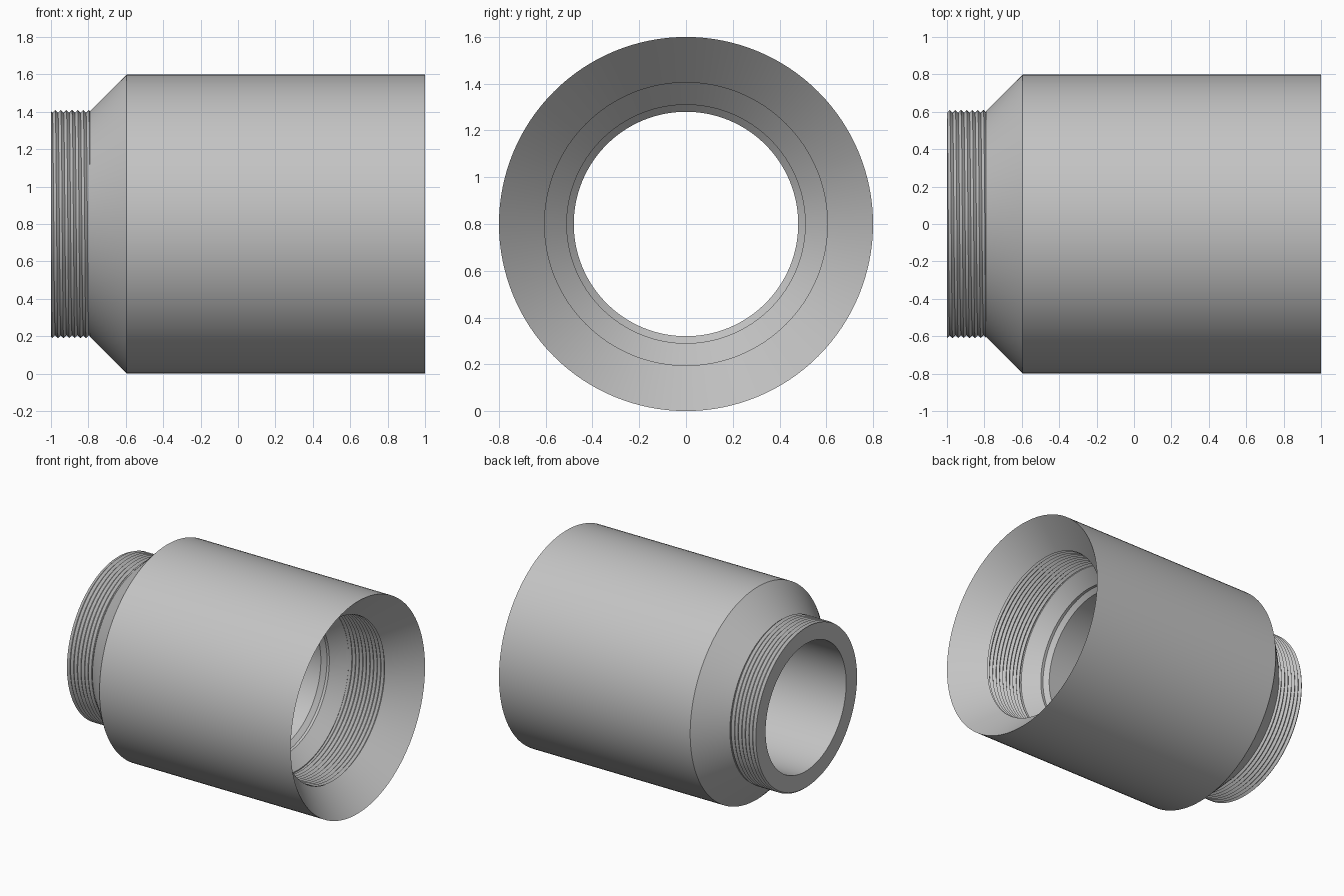
import bpy
import bmesh
from math import sin, cos, pi

SEGMENTS = 128
AXIS_Z = 0.8
PITCH = 0.03

cube = bpy.data.objects.get("Cube")
if cube:
    bpy.data.objects.remove(cube, do_unlink=True)


def ring(x, r):
    """Plain circular row of the turned profile."""
    return [lambda turn: (x, r)]


def thread(x0, turns, root, crest):
    """Rows of a V-shaped helical thread, trimmed flat at both ends."""
    def row(k):
        def point(turn):
            x = min(max(x0 + PITCH * (k / 2 + turn), x0), x0 + PITCH * turns)
            phase = ((x - x0) / PITCH - turn) % 1
            return x, root + (crest - root) * (1 - abs(2 * phase - 1))
        return point
    return [row(k) for k in range(-2, 2 * turns + 1)]


def lathe(name, rows, material):
    """Sweep a closed loop of rows around the x axis and weld it."""
    bm = bmesh.new()
    columns = []
    for i in range(SEGMENTS + 1):
        turn = i / SEGMENTS
        column = []
        for row in rows:
            x, r = row(turn)
            a = 2 * pi * turn
            column.append(bm.verts.new((x, r * cos(a), AXIS_Z + r * sin(a))))
        columns.append(column)
    n = len(rows)
    for left, right in zip(columns, columns[1:]):
        for j in range(n):
            k = (j + 1) % n
            bm.faces.new((left[j], left[k], right[k], right[j]))
    bmesh.ops.remove_doubles(bm, verts=bm.verts, dist=0.00005)
    bmesh.ops.recalc_face_normals(bm, faces=bm.faces)
    mesh = bpy.data.meshes.new(name)
    bm.to_mesh(mesh)
    bm.free()
    mesh.materials.append(material)
    obj = bpy.data.objects.new(name, mesh)
    bpy.context.collection.objects.link(obj)
    return obj


# Material
grey = bpy.data.materials.new("machined_grey")
grey.use_nodes = True
colour = (0.55, 0.55, 0.55, 1)
grey.diffuse_color = colour
grey.node_tree.nodes["Principled BSDF"].inputs["Base Color"].default_value = colour

rows = []
# Outside: threaded neck, shoulder cone, barrel
rows += thread(-1, 7, 0.595, 0.61)
rows += ring(-0.79, 0.605) + ring(-0.595, 0.8) + ring(1, 0.8)
# Inside: flared mouth, threaded socket, stepped seat, bore
rows += ring(0.8, 0.605)
rows += reversed(thread(0.5, 10, 0.605, 0.62))
rows += ring(0.5, 0.605) + ring(0.405, 0.51) + ring(0.385, 0.51)
rows += ring(0.355, 0.48) + ring(-1, 0.48)

adapter = lathe("threaded_adapter", rows, grey)

# Smooth round surfaces with crisp machined edges
bpy.ops.object.select_all(action='DESELECT')
adapter.select_set(True)
bpy.context.view_layer.objects.active = adapter
bpy.ops.object.shade_smooth_by_angle(angle=pi / 6)
